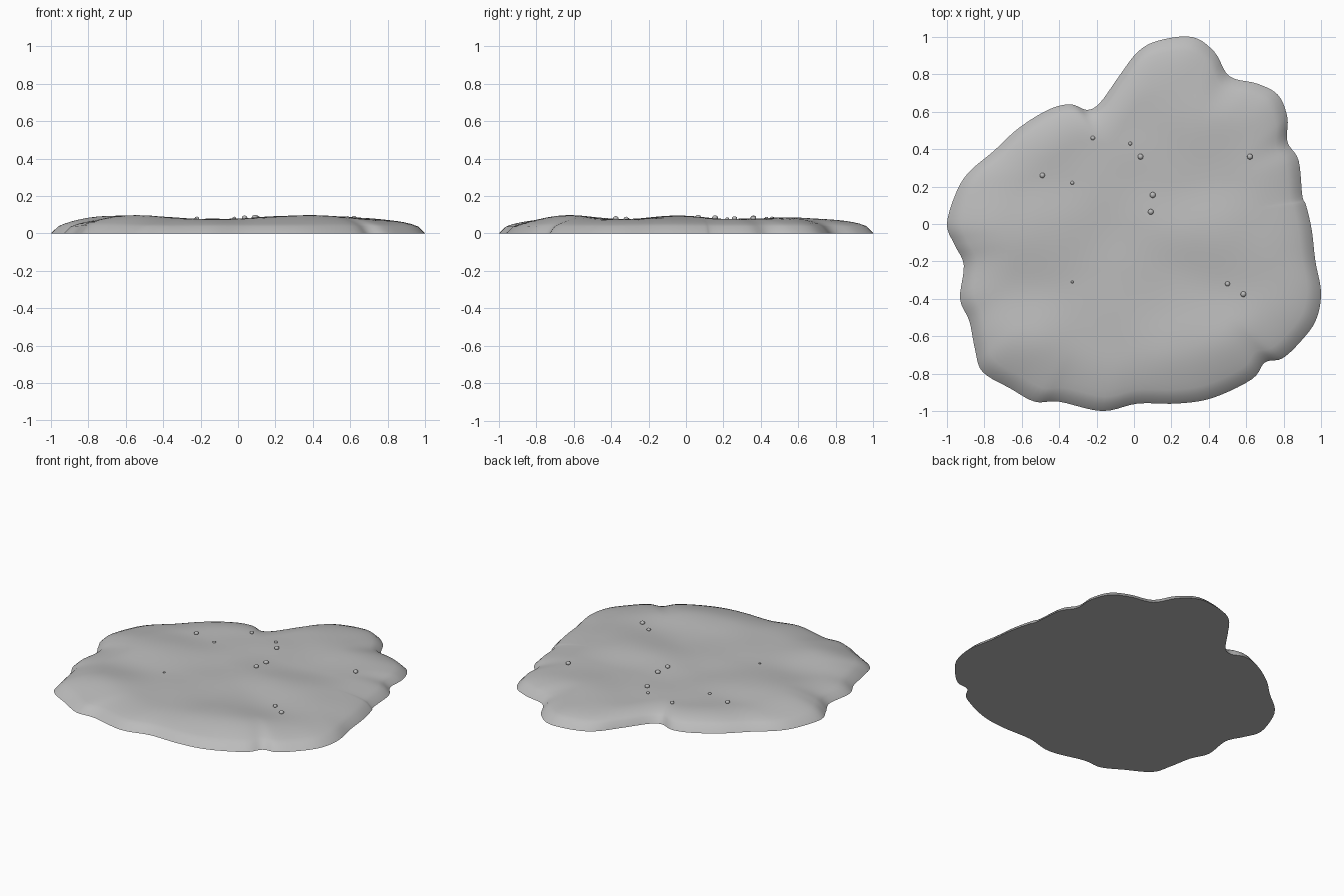
import bpy
import bmesh
import math
import random
from mathutils import Vector, noise

random.seed(4)
if "Cube" in bpy.data.objects:
    bpy.data.objects.remove(bpy.data.objects["Cube"], do_unlink=True)


def make_material(name, value):
    material = bpy.data.materials.new(name)
    material.use_nodes = True
    colour = (value, value, value, 1)
    material.diffuse_color = colour
    shader = material.node_tree.nodes["Principled BSDF"]
    shader.inputs["Base Color"].default_value = colour
    return material


stone_grey = make_material("stone grey", 0.5)

# Shoreline, clockwise from the left-hand side
shore = [
    (.92, .1), (.95, -.03), (.97, -.2), (1, -.37), (.97, -.52), (.88, -.64),
    (.79, -.72), (.7, -.74), (.63, -.83), (.42, -.93), (.23, -.96), (.02, -.96),
    (-.17, -1), (-.4, -.95), (-.53, -.95), (-.66, -.88), (-.81, -.79),
    (-.85, -.67), (-.88, -.52), (-.93, -.4), (-.91, -.22), (-.96, -.11),
    (-1, 0), (-.95, .17), (-.88, .28), (-.75, .39), (-.62, .51), (-.46, .61),
    (-.34, .64), (-.25, .61), (-.18, .65), (-.08, .79), (.02, .92),
    (.13, .98), (.31, 1), (.43, .92), (.51, .79), (.66, .75), (.77, .69),
    (.82, .57), (.82, .44), (.88, .34), (.9, .15),
]
centre = Vector((0.03, 0))


def smooth_loop(points, steps):
    """Round a closed loop with a Catmull-Rom spline."""
    points = [Vector(p) for p in points]
    count = len(points)
    result = []
    for i in range(count):
        a, b, c, d = (points[(i + k) % count] for k in (-1, 0, 1, 2))
        for step in range(steps):
            t = step / steps
            result.append(0.5 * (2 * b + (c - a) * t
                                 + (2 * a - 5 * b + 4 * c - d) * t ** 2
                                 + (3 * b - a - 3 * c + d) * t ** 3))
    return result


def wave(value, peak, length):
    return 0.5 + 0.5 * math.cos(math.tau * (value - peak) / length)


def ground_height(x, y):
    """Low rolling swells running across the slab."""
    swell = wave(x, 0.37, 0.97) * wave(y, -0.05, 0.58)
    if y > 0.24:
        swell *= 0.4
    ripple = noise.noise(Vector((x * 4, y * 4, 0)))
    return 0.076 + 0.021 * swell + 0.004 * ripple


def add_object(name, bm):
    mesh = bpy.data.meshes.new(name)
    bm.to_mesh(mesh)
    bm.free()
    mesh.materials.append(stone_grey)
    obj = bpy.data.objects.new(name, mesh)
    bpy.context.collection.objects.link(obj)
    bpy.ops.object.select_all(action="DESELECT")
    obj.select_set(True)
    bpy.context.view_layer.objects.active = obj
    bpy.ops.object.shade_smooth_by_angle(angle=math.radians(50))
    return obj


# Slab: rings shrinking inward, with a rounded rim and a flat fan underneath
outline = smooth_loop(shore, 5)
bm = bmesh.new()
rings = []
ring_count = 36
for ring in range(ring_count):
    scale = (1 - ring / ring_count) ** 1.4
    verts = []
    for point in outline:
        x, y = centre.lerp(point, scale)
        inset = min((1 - scale) / 0.3, 1)
        rim = math.sqrt(1 - (1 - inset) ** 2)
        verts.append(bm.verts.new((x, y, rim * ground_height(x, y))))
    rings.append(verts)
count = len(outline)
top = bm.verts.new((*centre, ground_height(*centre)))
base = bm.verts.new((*centre, 0))
for i in range(count):
    j = (i + 1) % count
    for outer, inner in zip(rings, rings[1:]):
        bm.faces.new((outer[i], outer[j], inner[j], inner[i]))
    bm.faces.new((rings[-1][i], rings[-1][j], top))
    bm.faces.new((rings[0][j], rings[0][i], base))
bmesh.ops.recalc_face_normals(bm, faces=bm.faces)
add_object("rock_slab", bm)

# Pebbles resting on the slab: x, y, radius
pebbles = [
    (-.22, .46, .012), (-.02, .43, .01), (.035, .36, .015), (.62, .36, .015),
    (-.49, .26, .014), (-.33, .22, .01), (.1, .155, .016), (.09, .065, .015),
    (-.33, -.31, .007), (.5, -.32, .013), (.585, -.375, .015),
]
for x, y, radius in pebbles:
    bm = bmesh.new()
    bmesh.ops.create_uvsphere(bm, u_segments=12, v_segments=8, radius=radius)
    bmesh.ops.scale(bm, verts=bm.verts, vec=(1, 1, 0.8))
    pebble = add_object("pebble", bm)
    pebble.location = (x, y, ground_height(x, y) + radius * 0.3)
    pebble.rotation_euler.z = random.uniform(0, math.tau)
